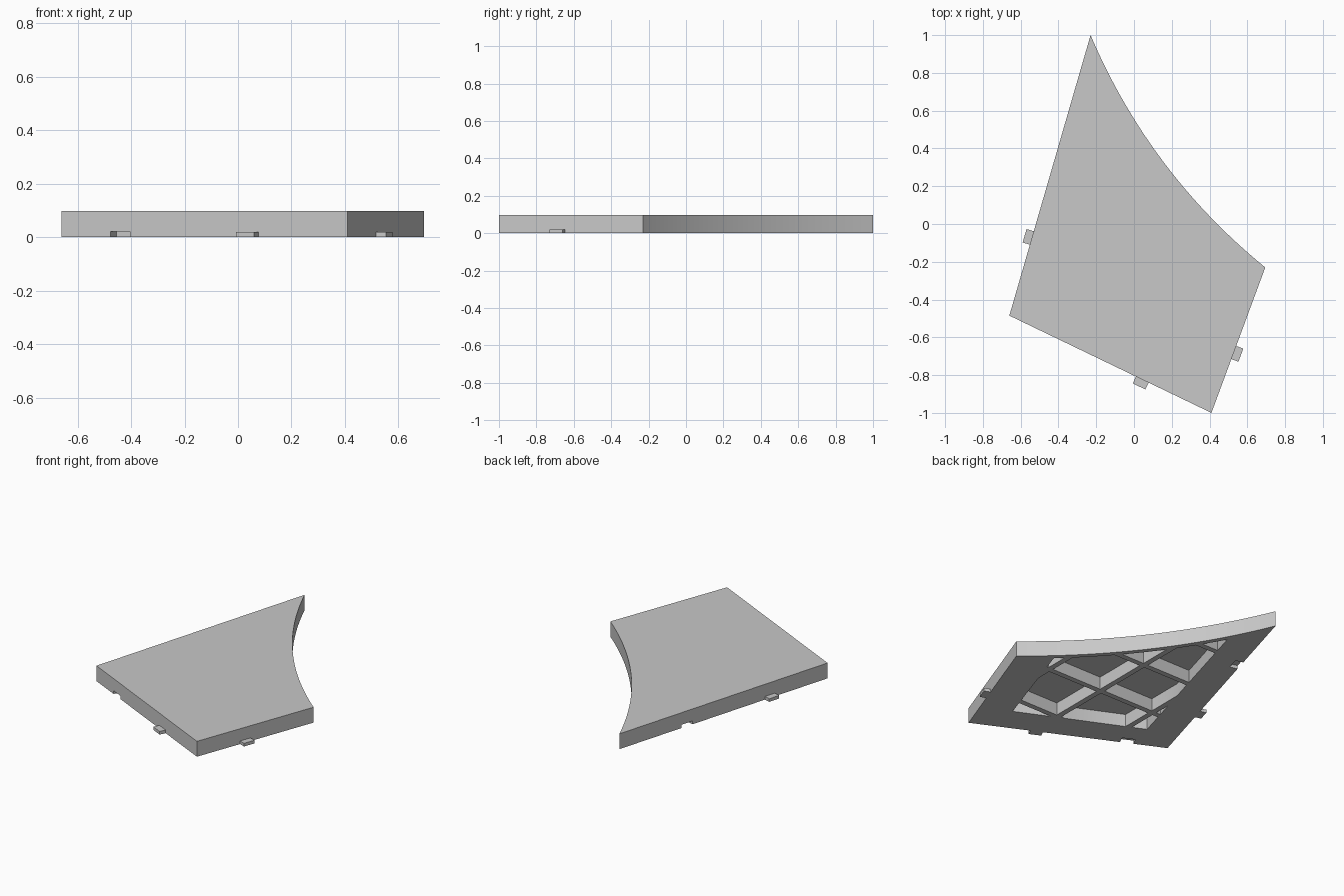
import bpy, bmesh, math
from mathutils import Vector, Matrix

cube = bpy.data.objects.get("Cube")
if cube:
    bpy.data.objects.remove(cube)

grey = bpy.data.materials.new("plain_grey")
grey.use_nodes = True
grey.diffuse_color = (0.58, 0.58, 0.58, 1)
grey.node_tree.nodes["Principled BSDF"].inputs["Base Color"].default_value = grey.diffuse_color

# Plan corners of the panel
tip, left, front, right = (Vector(p) for p in
                           [(-0.23, 1), (0.695, -0.23), (0.41, -1), (-0.66, -0.485)])
THICK, RIM, CEILING, SLOT_TOP = 0.098, 0.19, 0.08, 0.021


def make_object(name, bm):
    bmesh.ops.recalc_face_normals(bm, faces=bm.faces)
    mesh = bpy.data.meshes.new(name)
    bm.to_mesh(mesh)
    bm.free()
    mesh.materials.append(grey)
    obj = bpy.data.objects.new(name, mesh)
    bpy.context.collection.objects.link(obj)
    return obj


def prism(name, points, offset, matrix=Matrix()):
    """Extrude a closed 3D outline along an offset."""
    bm = bmesh.new()
    face = bm.faces.new([bm.verts.new(p) for p in points])
    ext = bmesh.ops.extrude_face_region(bm, geom=[face])
    verts = [v for v in ext["geom"] if isinstance(v, bmesh.types.BMVert)]
    bmesh.ops.translate(bm, vec=offset, verts=verts)
    bmesh.ops.transform(bm, matrix=matrix, verts=bm.verts)
    return make_object(name, bm)


def plan_prism(name, points, z0, z1):
    return prism(name, [(p[0], p[1], z0) for p in points], (0, 0, z1 - z0))


def subtract(obj, cutters):
    """Cut the cutters out of obj, bake the result and delete them."""
    for cutter in cutters:
        cutter.hide_render = True
        mod = obj.modifiers.new("cut", 'BOOLEAN')
        mod.operation, mod.solver, mod.object = 'DIFFERENCE', 'EXACT', cutter
    bpy.context.view_layer.update()
    graph = bpy.context.evaluated_depsgraph_get()
    mesh = bpy.data.meshes.new_from_object(obj.evaluated_get(graph))
    obj.modifiers.clear()
    obj.data = mesh
    for cutter in cutters:
        bpy.data.objects.remove(cutter)


def concave_edge(steps, inset):
    """Points along the hollow back edge, moved inwards by inset."""
    chord = left - tip
    inward = Vector((chord.y, -chord.x)).normalized()
    return [tip + chord * t + inward * (0.095 * 4 * t * (1 - t) + inset)
            for t in (i / steps for i in range(steps + 1))]


def depth(p, a, b):
    """Distance of p inside the edge running a to b."""
    d = (b - a).normalized()
    return abs(d.x * (p.y - a.y) - d.y * (p.x - a.x))


def edge_frame(a, b, t):
    """Matrix at fraction t of an edge, local x outwards, y along it."""
    d = (b - a).normalized()
    p = a.lerp(b, t)
    return Matrix.Translation((p.x, p.y, 0)) @ Matrix.Rotation(math.atan2(-d.x, d.y), 4, 'Z')


# Panel body with one curved side
panel = plan_prism("panel", concave_edge(32, 0) + [front, right], 0, THICK)

# Underside pocket, split into cells by a square grid of ribs
inner = [p for p in concave_edge(60, 0.03)
         if depth(p, right, tip) > RIM and depth(p, left, front) > RIM]
pocket = plan_prism("pocket_cutter", inner + [(0.3, -0.735), (-0.43, -0.395)], -0.1, CEILING)
HALF, PITCH = 0.017, 0.39
bars = []
for i in range(-1, 2):
    x = 0.06 + i * PITCH
    bars.append(plan_prism("rib_along", [(x - HALF, -2), (x + HALF, -2),
                                         (x + HALF, 2), (x - HALF, 2)], -0.3, 0.3))
for i in range(-1, 3):
    y = -0.23 + i * PITCH
    bars.append(plan_prism("rib_across", [(-2, y - HALF), (2, y - HALF),
                                          (2, y + HALF), (-2, y + HALF)], -0.3, 0.3))
subtract(pocket, bars)
subtract(panel, [pocket])

# Shallow receiving slots through the rim
slots = []
for a, b, t in [(front, right, 0.795), (right, tip, 0.675)]:
    box = [(-RIM - 0.02, -0.04, -0.05), (0.05, -0.04, -0.05),
           (0.05, -0.04, SLOT_TOP), (-RIM - 0.02, -0.04, SLOT_TOP)]
    slots.append(prism("slot_cutter", box, (0, 0.08, 0), edge_frame(a, b, t)))
subtract(panel, slots)

# Smooth the curved wall, keep every corner crisp
bpy.ops.object.select_all(action='DESELECT')
panel.select_set(True)
bpy.context.view_layer.objects.active = panel
bpy.ops.object.shade_smooth_by_angle(angle=math.radians(25))

# Clip tabs with a raised catch near the end
tab_profile = [(-0.04, 0), (0.16, 0), (0.16, 0.018), (0.125, 0.026),
               (0.095, 0.026), (0.085, 0.02), (-0.04, 0.02)]
for name, a, b, t in [("left_tab", left, front, 0.585),
                      ("front_tab", front, right, 0.342),
                      ("right_tab", right, tip, 0.277)]:
    prism(name, [(x, -0.037, z) for x, z in tab_profile], (0, 0.074, 0), edge_frame(a, b, t))
